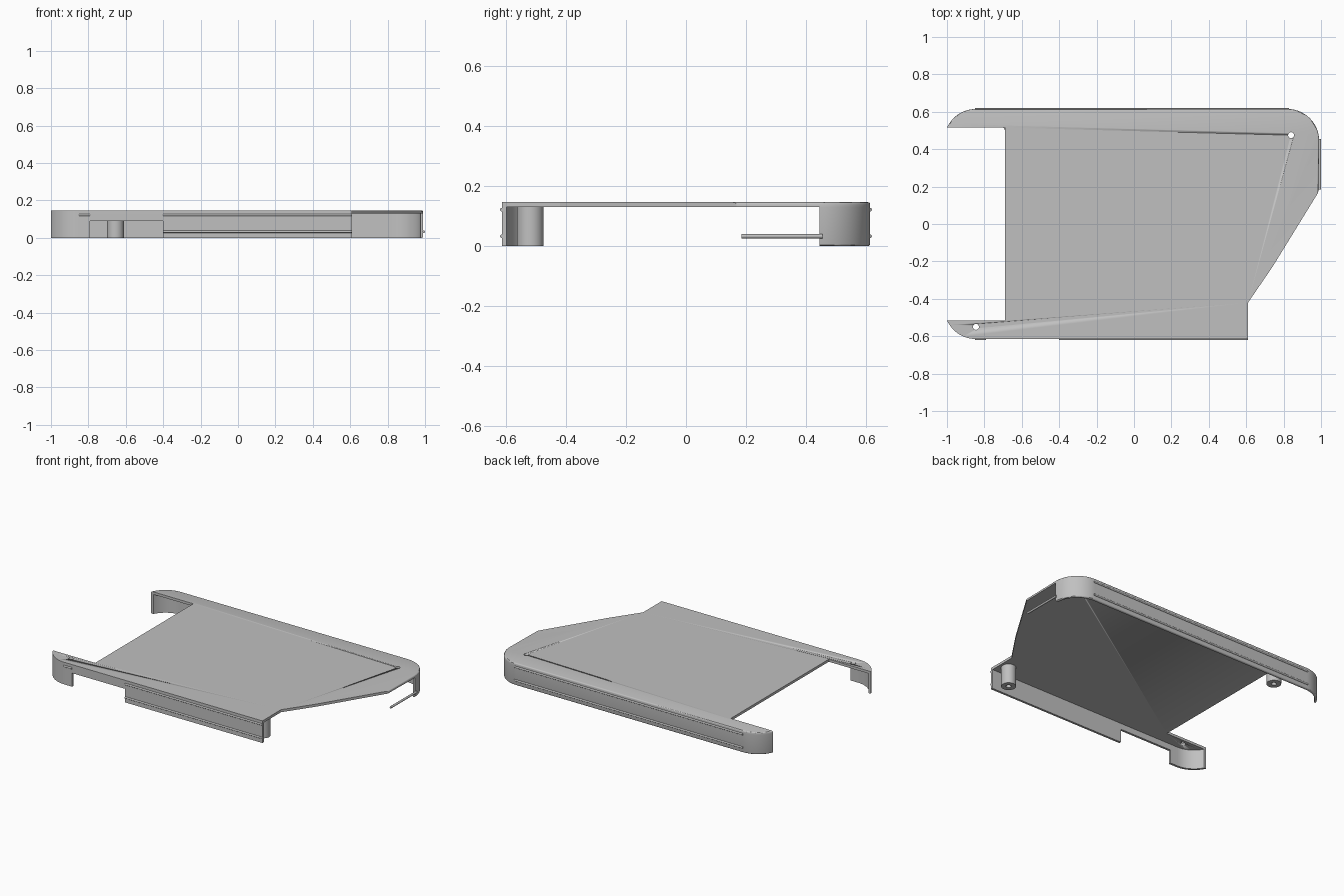
import bpy, bmesh, math
from mathutils import Vector, Matrix

cube = bpy.data.objects.get("Cube")
if cube:
    bpy.data.objects.remove(cube, do_unlink=True)

TOP, UNDER = 0.147, 0.13      # plate heights
EDGE, R, T = 0.615, 0.17, 0.015   # half depth, corner radius, wall thickness
LEFT, RIGHT = 0.82, -0.845    # corner centres in x
CY = EDGE - R                 # corner centre in y
NOTCH = 0.515                 # inner edge of the two arms

grey = bpy.data.materials.new("light grey plastic")
grey.use_nodes = True
grey.diffuse_color = (0.53, 0.53, 0.53, 1)
grey.node_tree.nodes["Principled BSDF"].inputs["Base Color"].default_value = grey.diffuse_color


def finish(bm, name):
    bmesh.ops.recalc_face_normals(bm, faces=bm.faces)
    mesh = bpy.data.meshes.new(name)
    bm.to_mesh(mesh)
    bm.free()
    ob = bpy.data.objects.new(name, mesh)
    bpy.context.collection.objects.link(ob)
    mesh.materials.append(grey)
    bpy.ops.object.select_all(action='DESELECT')
    ob.select_set(True)
    bpy.context.view_layer.objects.active = ob
    bpy.ops.object.shade_smooth_by_angle(angle=math.radians(30))
    return ob


def prism(name, outline, z0, z1, rule=None, width=0.008):
    """Extrude an outline; round the edges whose midpoint meets the rule."""
    bm = bmesh.new()
    face = bm.faces.new([bm.verts.new((x, y, z0)) for x, y in outline])
    new = bmesh.ops.extrude_face_region(bm, geom=[face])["geom"]
    bmesh.ops.translate(bm, vec=(0, 0, z1 - z0),
                        verts=[v for v in new if isinstance(v, bmesh.types.BMVert)])
    if rule:
        picked = [e for e in bm.edges if rule((e.verts[0].co + e.verts[1].co) / 2)]
        bmesh.ops.bevel(bm, geom=picked, offset=width, segments=3,
                        profile=0.5, affect='EDGES')
    return finish(bm, name)


def rod(name, a, b, r=0.006):
    a, b = Vector(a), Vector(b)
    bm = bmesh.new()
    turn = (b - a).to_track_quat('Z', 'Y').to_matrix().to_4x4()
    bmesh.ops.create_cone(bm, cap_ends=True, segments=16, radius1=r, radius2=r,
                          depth=(b - a).length, matrix=Matrix.Translation((a + b) / 2) @ turn)
    return finish(bm, name)


def arc(cx, cy, r, a0, a1, n=14):
    return [(cx + r * math.cos(a0 + (a1 - a0) * i / n),
             cy + r * math.sin(a0 + (a1 - a0) * i / n)) for i in range(n + 1)]


def tip(r):
    """Angle at which a right-hand corner of radius r meets the arm edge."""
    return math.pi - math.asin((NOTCH - CY) / r)


def flip(points):
    return [(x, -y) for x, y in points]


# Top plate
quarter = math.pi / 2
back_edge = arc(LEFT, CY, R, 0, quarter) + arc(RIGHT, CY, R, quarter, tip(R))
front_corner = flip(arc(RIGHT, CY, R, tip(R), quarter))
outline = ([(0.61, -EDGE), (0.61, -0.42), (0.74, -0.23), (0.985, 0.168)] + back_edge
           + [(-0.69, NOTCH), (-0.69, -NOTCH)] + front_corner)
plate = prism("top_plate", outline, UNDER, TOP,
              lambda m: m.z > TOP - 0.001 and (m.y > NOTCH + 0.002 or (m.x > 0.96 and m.y > 0.17)))

# Screw holes through the plate
for name, x, y in (("back_left_hole", 0.84, 0.475), ("front_right_hole", -0.845, -0.55)):
    cutter = rod(name + "_cutter", (x, y, 0.1), (x, y, 0.2), 0.016)
    cutter.hide_render = True
    cutter.hide_set(True)
    cut = plate.modifiers.new(name, 'BOOLEAN')
    cut.operation = 'DIFFERENCE'
    cut.solver = 'EXACT'
    cut.object = cutter

# Back wall wrapping round both corners
inner = arc(LEFT, CY, R - T, 0, quarter) + arc(RIGHT, CY, R - T, quarter, tip(R - T))


def outer_bottom(m):
    d = EDGE - T / 2
    corner = math.hypot(m.x - min(max(m.x, RIGHT), LEFT), m.y - CY)
    return m.z < 0.001 and (corner > d - CY) and m.y > CY + 0.002 and not (m.x < -0.9 and m.y < NOTCH + 0.002)


prism("back_wall", back_edge + inner[::-1], 0, UNDER, outer_bottom)

# Front wall: rounded arm end, raised middle and full-height side
prism("front_arm_wall", front_corner + [(-0.79, -EDGE), (-0.79, T - EDGE)]
      + flip(arc(RIGHT, CY, R - T, quarter, tip(R - T))), 0, UNDER)
for name, x0, x1, z0 in (("front_wall_raised", -0.79, -0.4, 0.09),
                         ("front_wall_full", -0.4, 0.61, 0)):
    prism(name, [(x0, -EDGE), (x1, -EDGE), (x1, T - EDGE), (x0, T - EDGE)], z0, UNDER)

# Grip ribs along the outside
for level, z in (("lower", 0.033), ("upper", 0.122)):
    rod(level + "_back_rib", (-0.85, EDGE, z), (0.83, EDGE, z))
    rod(level + "_front_rib", (-0.4, -EDGE, z), (0.61, -EDGE, z))
rod("short_front_rib", (-0.85, -EDGE, 0.122), (-0.79, -EDGE, 0.122))
rod("left_side_rib", (0.993, 0.185, 0.033), (0.993, 0.455, 0.033), 0.007)

# Hollow screw posts under the plate
for name, x, y in (("front_screw_post", 0.55, -0.52), ("back_screw_post", -0.655, 0.53)):
    bm = bmesh.new()
    ring = [bm.verts.new((x + r, y, z)) for r, z in
            ((0.016, 0), (0.045, 0), (0.045, UNDER), (0.016, UNDER))]
    edges = [bm.edges.new((ring[i], ring[(i + 1) % 4])) for i in range(4)]
    bmesh.ops.spin(bm, geom=ring + edges, cent=(x, y, 0), axis=(0, 0, 1),
                   angle=2 * math.pi, steps=32)
    bmesh.ops.remove_doubles(bm, verts=bm.verts, dist=0.0001)
    finish(bm, name)
